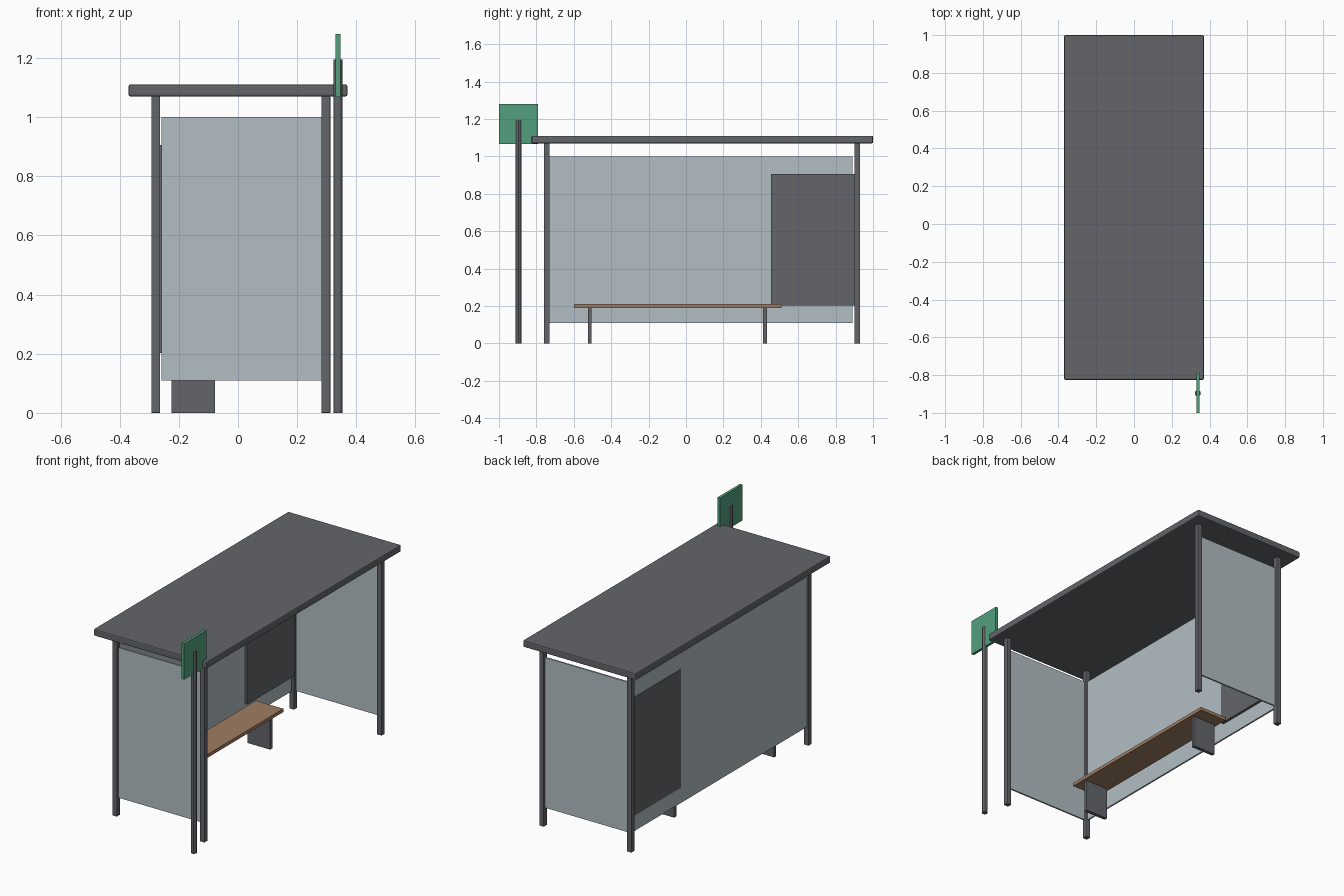
import bpy

default_cube = bpy.data.objects.get("Cube")
if default_cube:
    bpy.data.objects.remove(default_cube, do_unlink=True)


def material(name, rgb):
    m = bpy.data.materials.new(name)
    m.use_nodes = True
    m.diffuse_color = (*rgb, 1)
    m.node_tree.nodes["Principled BSDF"].inputs["Base Color"].default_value = (*rgb, 1)
    return m


grey = material("dark_grey_metal", (0.125, 0.13, 0.143))
glass = material("pale_glass", (0.445, 0.515, 0.552))
wood = material("bench_wood", (0.352, 0.205, 0.122))
green = material("sign_green", (0.084, 0.352, 0.205))


def finish(name, mat, bevel):
    obj = bpy.context.object
    obj.name = obj.data.name = name
    obj.data.materials.append(mat)
    if bevel:
        mod = obj.modifiers.new("soft_edges", "BEVEL")
        mod.width = bevel
        mod.segments = 2
    return obj


def box(name, mat, x, y, z, bevel=0):
    """Box spanning the given (low, high) range on each axis."""
    spans = (x, y, z)
    bpy.ops.mesh.primitive_cube_add(size=1, location=[(a + b) / 2 for a, b in spans])
    obj = bpy.context.object
    obj.scale = [b - a for a, b in spans]
    bpy.ops.object.transform_apply(location=False, rotation=False, scale=True)
    return finish(name, mat, bevel)


def around(centre, half):
    return (centre - half, centre + half)


# Roof slab
box("roof", grey, (-0.37, 0.37), (-0.825, 1.0), (1.07, 1.11), bevel=0.006)

# Corner posts and end glass
for end, y in (("front", -0.745), ("back", 0.915)):
    for side, x in (("right", -0.278), ("left", 0.297)):
        box(f"{end}_{side}_post", grey, around(x, 0.015), around(y, 0.015),
            (0, 1.07), bevel=0.002)
    box(f"{end}_glass", glass, (-0.258, 0.282), around(y, 0.005), (0.11, 1.0))

# Long glass wall and its notice panel
box("long_wall_glass", glass, around(-0.278, 0.005), (-0.73, 0.89), (0.11, 1.0))
box("notice_panel", grey, (-0.286, -0.258), (0.455, 0.9), (0.203, 0.905))

# Bench
box("bench_seat", wood, (-0.24, -0.06), (-0.6, 0.51), (0.19, 0.21))
for name, y in (("front", -0.514), ("back", 0.422)):
    box(f"bench_{name}_leg", grey, (-0.225, -0.077), around(y, 0.01), (0, 0.19))

# Stop sign pole and plate
bpy.ops.mesh.primitive_cylinder_add(vertices=12, radius=0.016, depth=1.195,
                                    location=(0.338, -0.896, 0.5975))
finish("sign_pole", grey, 0)
bpy.ops.object.shade_smooth_by_angle()
box("sign_plate", green, around(0.338, 0.008), (-1.0, -0.79), (1.067, 1.28))
